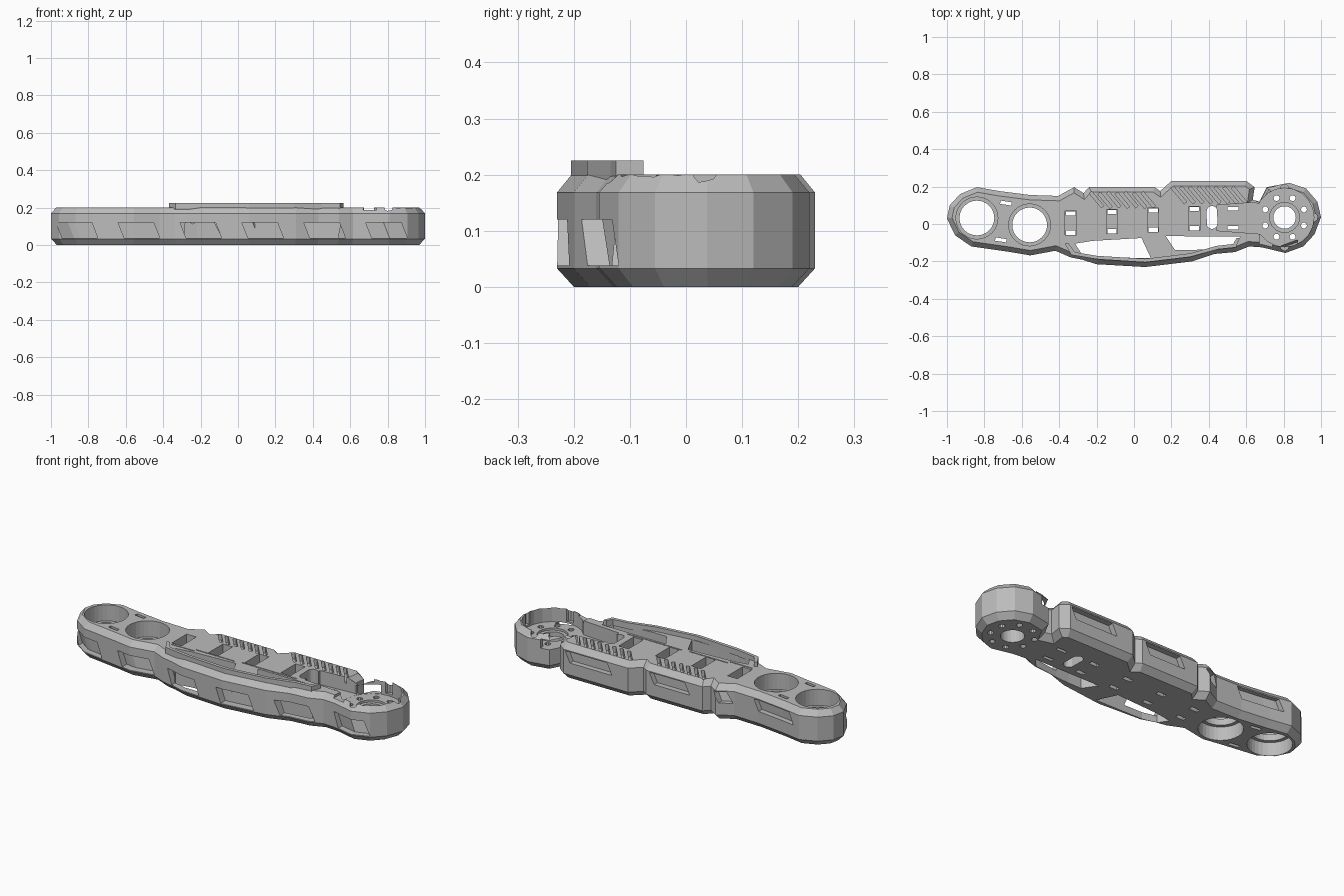
import bpy, bmesh, math
from mathutils import Vector

if "Cube" in bpy.data.objects:
    bpy.data.objects.remove(bpy.data.objects["Cube"])

grey = bpy.data.materials.new("mid grey")
grey.diffuse_color = (0.5, 0.5, 0.5, 1)
grey.use_nodes = True
grey.node_tree.nodes["Principled BSDF"].inputs["Base Color"].default_value = grey.diffuse_color


def loft(name, rings):
    """Closed solid through a stack of equal-length rings."""
    bm = bmesh.new()
    vs = [[bm.verts.new(p) for p in r] for r in rings]
    n = len(rings[0])
    bm.faces.new(vs[0][::-1])
    bm.faces.new(vs[-1])
    for a, b in zip(vs, vs[1:]):
        for i in range(n):
            j = (i + 1) % n
            bm.faces.new((a[i], a[j], b[j], b[i]))
    bmesh.ops.recalc_face_normals(bm, faces=bm.faces)
    me = bpy.data.meshes.new(name)
    bm.to_mesh(me)
    bm.free()
    ob = bpy.data.objects.new(name, me)
    bpy.context.collection.objects.link(ob)
    me.materials.append(grey)
    return ob


def prism(name, pts, z0, z1, shear=0):
    return loft(name, [[(x, y, z0) for x, y in pts], [(x + shear, y, z1) for x, y in pts]])


def inset(pts, d):
    """Mitred inward offset of a counter-clockwise outline."""
    out = []
    for i, p in enumerate(pts):
        p, a, b = Vector(p), Vector(pts[i - 1]), Vector(pts[(i + 1) % len(pts)])
        u, v = (p - a).normalized(), (b - p).normalized()
        n1, n2 = Vector((-u.y, u.x)), Vector((-v.y, v.x))
        m = (n1 + n2) / max(1 + n1.dot(n2), 0.6)
        out.append(tuple(p + m * d))
    return out


def disc(x, y, r, n=24):
    return [(x + r * math.cos(2 * math.pi * i / n), y + r * math.sin(2 * math.pi * i / n)) for i in range(n)]


def rect(x, y, w, h, ang=0):
    c, s = math.cos(ang), math.sin(ang)
    return [(x + a * w / 2 * c - b * h / 2 * s, y + a * w / 2 * s + b * h / 2 * c)
            for a, b in ((-1, -1), (1, -1), (1, 1), (-1, 1))]


# Body outline: front edge left to right, back edge right to left
front = [(-1, .03), (-.957, -.06), (-.87, -.12), (-.66, -.15), (-.555, -.168), (-.42, -.143),
         (-.34, -.178), (-.28, -.19), (-.2, -.215), (.06, -.23), (.31, -.2), (.43, -.16),
         (.54, -.15), (.615, -.12), (.685, -.125), (.81, -.155), (.905, -.12), (.965, -.055), (1, .037)]
back = [(.98, .12), (.92, .19), (.83, .22), (.71, .197), (.67, .12), (.635, .13), (.645, .197),
        (.6, .23), (.2, .23), (.14, .176), (.11, .197), (-.24, .197), (-.27, .165), (-.32, .197),
        (-.405, .15), (-.555, .155), (-.72, .176), (-.84, .197), (-.93, .16), (-.985, .1)]
outline = front + back
low, high = inset(outline, .03), inset(outline, .026)
body = loft("body", [[(x, y, z) for x, y in ring] for ring, z in
                     ((low, 0), (outline, .033), (outline, .168), (high, .2))])


def cut(pts, z0, z1, shear=0):
    tool = prism("cutter", pts, z0, z1, shear)
    mod = body.modifiers.new("cut", "BOOLEAN")
    mod.operation, mod.solver, mod.object = "DIFFERENCE", "EXACT", tool
    bpy.context.view_layer.objects.active = body
    bpy.ops.object.modifier_apply(modifier=mod.name)
    bpy.data.objects.remove(tool, do_unlink=True)


def wall_y(x, line):
    line = sorted(line)
    for (x0, y0), (x1, y1) in zip(line, line[1:]):
        if x0 <= x <= x1:
            return y0 + (y1 - y0) * (x - x0) / max(x1 - x0, 1e-6)
    return line[0][1]


def window(x0, x1, z0, z1, line, side, depth, shear):
    """Slanted recess that follows the side wall."""
    xs = [x0 + (x1 - x0) * i / 6 for i in range(7)]
    inner = [(x, wall_y(x, line) - side * depth) for x in xs]
    cut(inner + [(x1, side * .32), (x0, side * .32)], z0, z1, shear)


# Two large bores, each with a narrower lip halfway down
for x, y in ((-.84, .032), (-.558, -.005)):
    cut(disc(x, y, .112, 32), .11, .3)
    cut(disc(x, y, .112, 32), -.1, .075)
    cut(disc(x, y, .093, 32), -.15, .35)

# Motor seat and the channel leading into it
cut(disc(.805, .035, .157, 20), .12, .31)
cut([(.44, -.035), (.7, -.055), (.7, .1), (.64, .115), (.44, .1)], .1205, .305)
cut(disc(.805, .035, .08), .108, .3)
cut(disc(.805, .035, .06), -.1, .32)
for i in range(8):
    a = math.pi * (i / 4 + .125)
    cut(disc(.805 + .112 * math.cos(a), .035 + .112 * math.sin(a), .016, 10), -.1, .29)
for i in range(4):
    a = math.pi * i / 2
    cut(disc(.805 + .155 * math.cos(a), .035 + .155 * math.sin(a), .022, 10), .131, .28)
# Break in the motor seat's rear wall and dip on its rim
cut([(.655, .08), (.76, .08), (.76, .3), (.655, .3)], .1215, .172)
cut([(.66, -.3), (.75, -.3), (.72, .3), (.69, .3)], .186, .33)

# Through openings between the deck and the front wall
cut([(-.315, -.105), (-.22, -.09), (.04, -.075), (.09, -.182), (-.2, -.178), (-.28, -.16)], -.1, .4)
cut([(.17, -.065), (.57, -.067), (.53, -.115), (.38, -.135), (.3, -.14), (.22, -.14)], -.1, .4)

# Front and rear windows
for i in range(6):
    x = -.94 + .331 * i
    window(x, x + .19, .038, .12, front, -1, .035 if i in (0, 5) else .042, -.032)
for x0, x1, line in ((.3, .56, back[7:9]), (-.16, .06, back[10:12]),
                     (-.4, -.335, back[13:15]), (-.8, -.56, back[15:18])):
    window(x0, x1, .1, .162, line, 1, .03, .03)

# Strap pockets with slits through the floor
for i in range(4):
    x, y = -.338 + .22 * i, .005 + .008 * i
    cut(rect(x, y, .06, .13), .1, .3)
    for s in (-1, 1):
        cut(rect(x, y + s * .052, .05, .022), -.1, .31)

# Oval cable hole and small slots
oval = [(x, y + (.032 if y > .035 else -.032)) for x, y in disc(.417, .035, .029, 18)]
cut(oval, -.1, .35)
for x, y, a in ((.53, .082, 0), (.53, -.02, 0), (-.685, .112, -.15), (-.712, -.085, -.15)):
    cut(rect(x, y, .06, .018, a), -.1, .34)

# Diagonal grip grooves in the deck
for i in range(7):
    cut(rect(-.2 + .046 * i, .13 - .004 * (i % 2), .017, .1, math.radians(40)), .165, .3)
for i in range(8):
    cut(rect(.24 + .046 * i, .155, .017, .11, math.radians(40)), .165, .3)

# Shallow seam along the front edge of the deck
for x0, x1, y in ((-.36, -.22, -.075), (-.22, .02, -.058), (.06, .4, -.05)):
    cut(rect((x0 + x1) / 2, y, x1 - x0, .006), .192, .3)

# Raised rail following the front wall
path = [(-.37, -.105), (-.335, -.165), (-.2, -.188), (.06, -.205), (.3, -.176), (.45, -.135),
        (.545, -.125), (.565, -.076)]
inner = [(-.352, -.1), (-.318, -.15), (-.2, -.17), (.06, -.186), (.3, -.157), (.44, -.117),
         (.53, -.107), (.548, -.076)]
prism("front_rail", path + inner[::-1], .19, .225)
